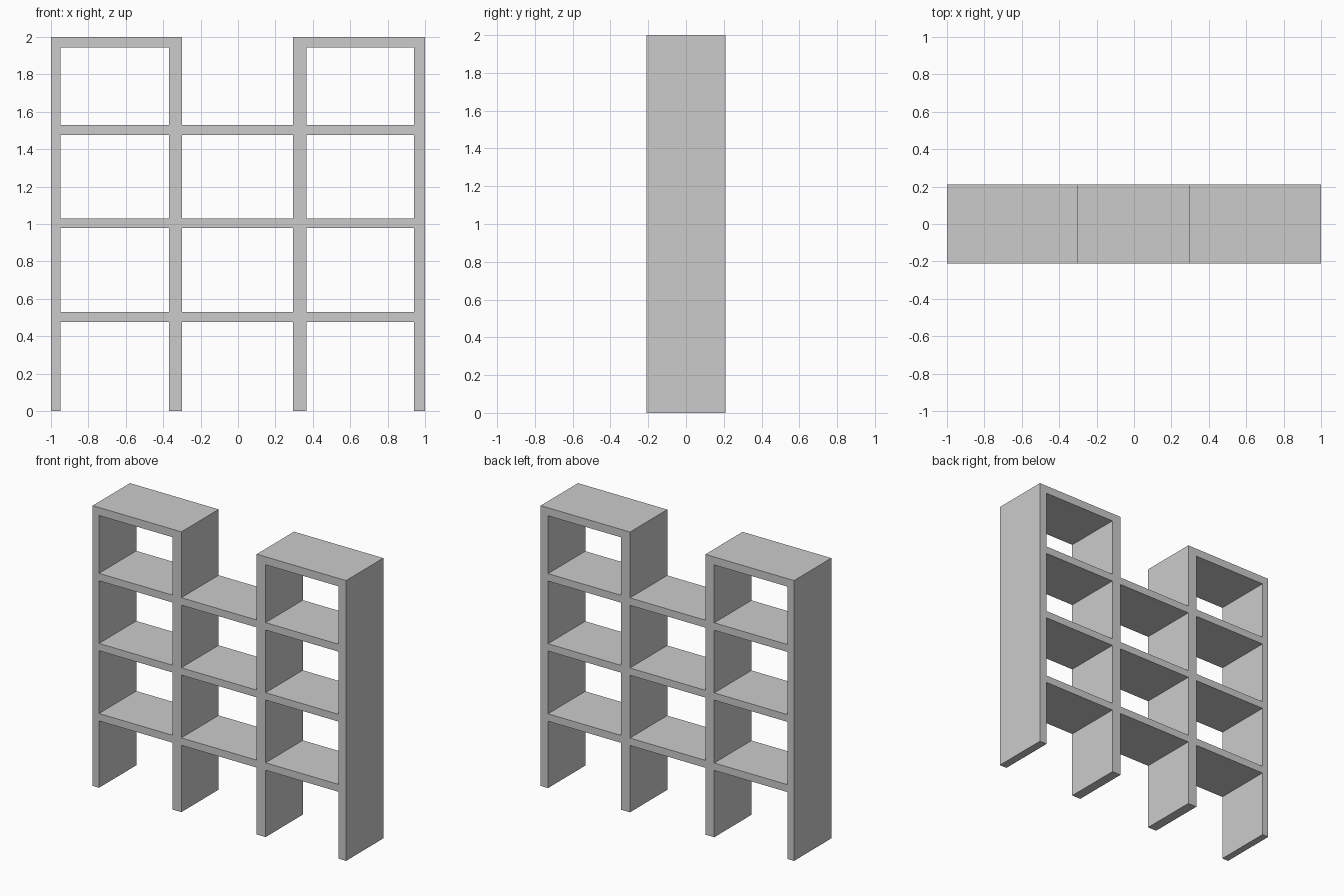
import bpy
import bmesh

if "Cube" in bpy.data.objects:
    bpy.data.objects.remove(bpy.data.objects["Cube"])

DEPTH = 0.42
# Alternating edges: panel / opening across x, opening / shelf up z
XS = [-1, -0.95, -0.37, -0.30, 0.295, 0.365, 0.942, 1]
ZS = [0, 0.477, 0.53, 0.978, 1.03, 1.477, 1.53, 1.943, 2]


def is_solid(col, row):
    upright = col % 2 == 0
    shelf = row % 2 == 1 and not (row == 7 and col == 3)  # middle bay has no top board
    return upright or shelf


bm = bmesh.new()

# Front outline: one quad per solid cell, sharing corners
corners = {}


def corner(i, k):
    if (i, k) not in corners:
        corners[i, k] = bm.verts.new((XS[i], -DEPTH / 2, ZS[k]))
    return corners[i, k]


for col in range(len(XS) - 1):
    for row in range(len(ZS) - 1):
        if is_solid(col, row):
            bm.faces.new([corner(col, row), corner(col + 1, row),
                          corner(col + 1, row + 1), corner(col, row + 1)])

# Extrude through the depth into one joined solid
result = bmesh.ops.extrude_face_region(bm, geom=bm.faces[:], use_keep_orig=True)
back = [v for v in result["geom"] if isinstance(v, bmesh.types.BMVert)]
bmesh.ops.translate(bm, verts=back, vec=(0, DEPTH, 0))
bmesh.ops.recalc_face_normals(bm, faces=bm.faces[:])

# Open shelving frame
mesh = bpy.data.meshes.new("shelf_frame")
bm.to_mesh(mesh)
bm.free()
frame = bpy.data.objects.new("shelf_frame", mesh)
bpy.context.collection.objects.link(frame)
